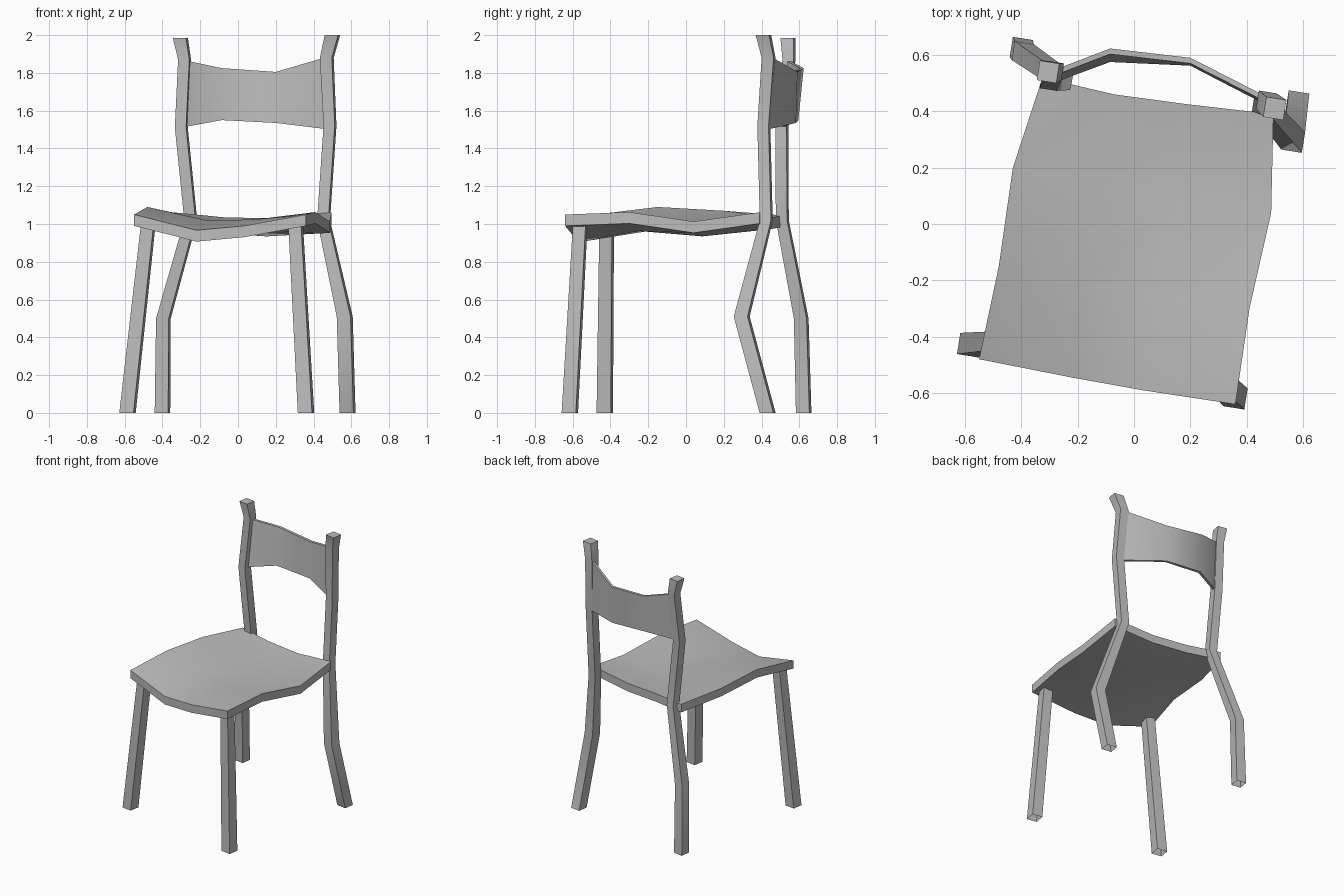
import bpy, bmesh, math
from mathutils import Vector, Matrix

if "Cube" in bpy.data.objects:
    bpy.data.objects.remove(bpy.data.objects["Cube"], do_unlink=True)

grey = bpy.data.materials.new("plain_grey")
grey.use_nodes = True
grey.diffuse_color = (0.5, 0.5, 0.5, 1)
grey.node_tree.nodes["Principled BSDF"].inputs["Base Color"].default_value = (0.5, 0.5, 0.5, 1)


def finish(bm, name):
    bmesh.ops.recalc_face_normals(bm, faces=bm.faces)
    mesh = bpy.data.meshes.new(name)
    bm.to_mesh(mesh)
    bm.free()
    mesh.materials.append(grey)
    ob = bpy.data.objects.new(name, mesh)
    bpy.context.collection.objects.link(ob)
    bpy.ops.object.select_all(action='DESELECT')
    ob.select_set(True)
    bpy.context.view_layer.objects.active = ob
    bpy.ops.object.shade_smooth_by_angle(angle=math.radians(30))
    return ob


def skin(bm, rings):
    """Bridge consecutive closed rings of vertices."""
    for a, b in zip(rings, rings[1:]):
        n = len(a)
        for i in range(n):
            bm.faces.new((a[i], a[(i + 1) % n], b[(i + 1) % n], b[i]))


def post(name, path, yaw):
    """Square post through (x, y, z, half width) stations, open underneath."""
    bm = bmesh.new()
    turn = Matrix.Rotation(math.radians(yaw), 3, 'Z')
    rings = []
    for x, y, z, h in path:
        rings.append([bm.verts.new(Vector((x, y, z)) + turn @ Vector((sx * h, sy * h, 0)))
                      for sx, sy in ((-1, -1), (1, -1), (1, 1), (-1, 1))])
    skin(bm, rings)
    bm.faces.new(rings[-1])
    return finish(bm, name)


# Front legs
post("front_leg_right", [(-0.585, -0.43, 0, 0.038), (-0.475, -0.42, 1.0, 0.034)], -9)
post("front_leg_left", [(0.36, -0.615, 0, 0.038), (0.305, -0.56, 1.0, 0.034)], -9)

# Back legs running up into the backrest posts
post("back_post_right", [(-0.4, 0.623, 0, 0.036), (-0.395, 0.61, 0.5, 0.034),
                         (-0.25, 0.51, 1.02, 0.03), (-0.3, 0.507, 1.51, 0.03),
                         (-0.283, 0.545, 1.87, 0.03), (-0.305, 0.54, 1.985, 0.035)], -9)
post("back_post_left", [(0.58, 0.432, 0, 0.037), (0.565, 0.295, 0.51, 0.037),
                        (0.453, 0.425, 1.02, 0.03), (0.487, 0.412, 1.52, 0.03),
                        (0.47, 0.437, 1.88, 0.032), (0.5, 0.41, 2.0, 0.036)], -9)

# Warped seat: a patch filled between four crooked edges
front = [Vector(p) for p in ((-.55, -.48, 1.05), (-.22, -.545, .967), (.03, -.59, .99), (.36, -.64, 1.05))]
back = [Vector(p) for p in ((-.325, .52, 1.045), (-.07, .46, 1.035), (.19, .425, 1.03), (.495, .39, 1.062))]
right = [front[0], Vector((-.48, -.15, 1.09)), Vector((-.43, .2, 1.07)), back[0]]
left = [front[3], Vector((.41, -.3, 1.063)), Vector((.487, .04, 1.013)), back[3]]

bm = bmesh.new()
grid = []
for j in range(4):
    v = j / 3
    row = []
    for i in range(4):
        u = i / 3
        corners = (front[0].lerp(front[3], u)).lerp(back[0].lerp(back[3], u), v)
        p = front[i].lerp(back[i], v) + right[j].lerp(left[j], u) - corners
        row.append(bm.verts.new(p))
    grid.append(row)
top = [bm.faces.new((grid[j][i], grid[j][i + 1], grid[j + 1][i + 1], grid[j + 1][i]))
       for j in range(3) for i in range(3)]
low = bmesh.ops.extrude_face_region(bm, geom=top)["geom"]
bmesh.ops.translate(bm, vec=(0, 0, -0.06), verts=[g for g in low if isinstance(g, bmesh.types.BMVert)])
# The starting faces stay as the upper skin; the copy becomes the underside
finish(bm, "seat")

# Curved back panel: x, lower front y, upper front y, lower z, upper z
stations = [(-0.275, 0.505, 0.53, 1.515, 1.865), (-0.085, 0.575, 0.603, 1.55, 1.825),
            (0.2, 0.562, 0.57, 1.535, 1.805), (0.465, 0.425, 0.435, 1.503, 1.883)]
bm = bmesh.new()
thick = 0.02
rings = [[bm.verts.new(p) for p in ((x, y0, z0), (x, y0 + thick, z0), (x, y1 + thick, z1), (x, y1, z1))]
         for x, y0, y1, z0, z1 in stations]
skin(bm, rings)
bm.faces.new(rings[0])
bm.faces.new(rings[-1])
finish(bm, "back_panel")
